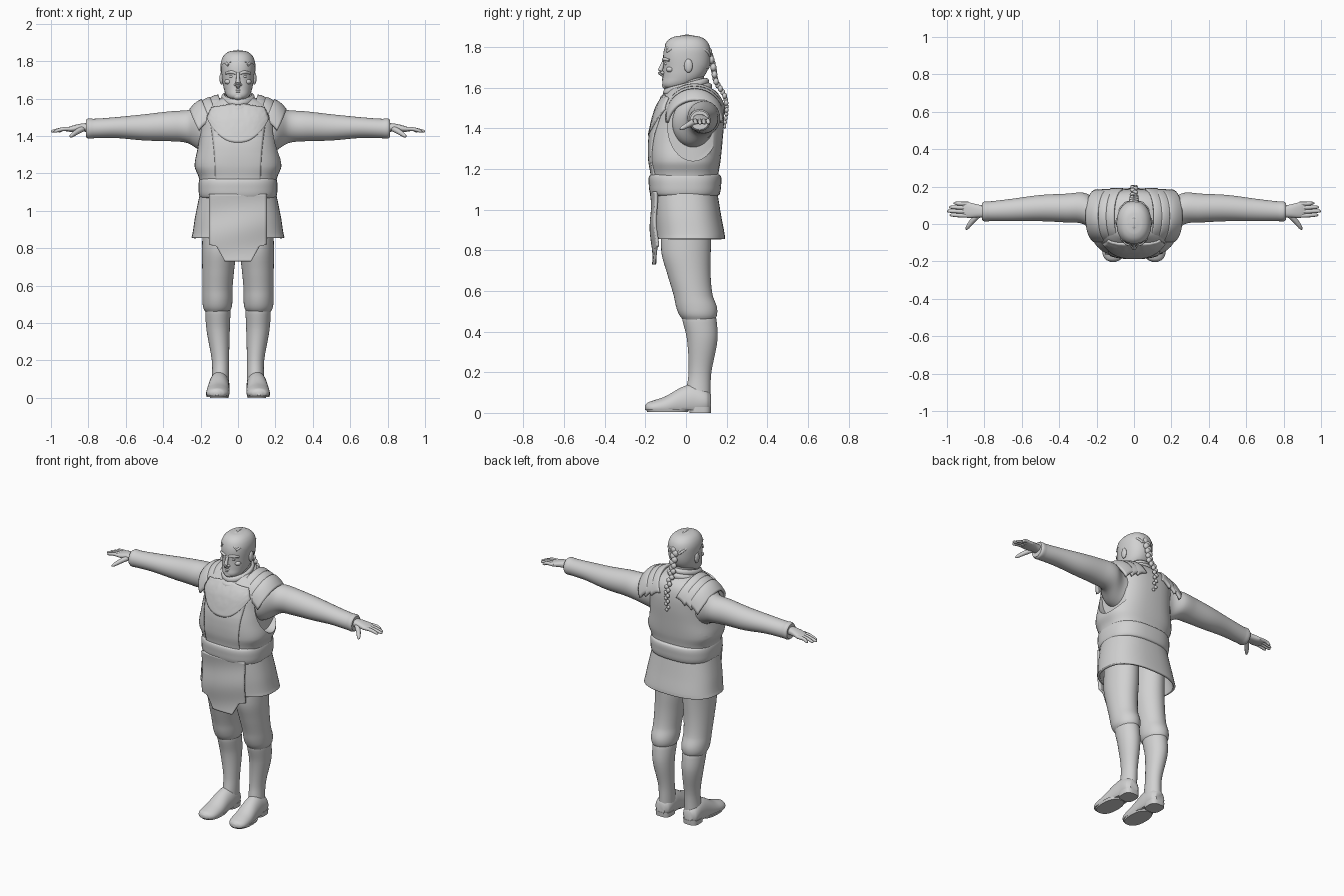
import bpy, bmesh, math
from mathutils import Vector, Matrix

if "Cube" in bpy.data.objects:
    bpy.data.objects.remove(bpy.data.objects["Cube"])

grey = bpy.data.materials.new("plain grey")
grey.use_nodes = True
grey.diffuse_color = (0.64, 0.64, 0.64, 1)
grey.node_tree.nodes["Principled BSDF"].inputs["Base Color"].default_value = grey.diffuse_color


def finish(name, bm, thick=0, mirror=False, cutter=None):
    """Turn a bmesh into a shaded object with its modifiers."""
    bmesh.ops.recalc_face_normals(bm, faces=bm.faces)
    mesh = bpy.data.meshes.new(name)
    bm.to_mesh(mesh)
    bm.free()
    mesh.materials.append(grey)
    obj = bpy.data.objects.new(name, mesh)
    bpy.context.collection.objects.link(obj)
    bpy.ops.object.select_all(action='DESELECT')
    obj.select_set(True)
    bpy.context.view_layer.objects.active = obj
    if cutter:
        cut = obj.modifiers.new("cut", 'BOOLEAN')
        cut.operation, cut.object = 'DIFFERENCE', cutter
        bpy.ops.object.modifier_apply(modifier="cut")
    bpy.ops.object.shade_smooth_by_angle(angle=math.radians(45))
    if thick:
        solid = obj.modifiers.new("thickness", 'SOLIDIFY')
        solid.thickness, solid.offset = thick, 0
    if mirror:
        obj.modifiers.new("mirror", 'MIRROR')
    return obj


def dense(pts, k=5):
    """Smooth interpolation of tuples, the first number being the parameter."""
    last = len(pts) - 1

    def slope(i):
        a, b = pts[max(i - 1, 0)], pts[min(i + 1, last)]
        return [(q - p) / (b[0] - a[0]) for p, q in zip(a, b)]
    out = []
    for i in range(last):
        h = pts[i + 1][0] - pts[i][0]
        for s in range(k):
            t = s / k
            out.append([p * (1 + 2 * t) * (1 - t) ** 2 + q * t * t * (3 - 2 * t)
                        + h * (m * t * (1 - t) ** 2 - n * t * t * (1 - t))
                        for p, q, m, n in zip(pts[i], pts[i + 1], slope(i), slope(i + 1))])
    return out + [list(pts[-1])]


def skin(bm, rings, cap=True):
    loops = [[bm.verts.new(co) for co in ring] for ring in rings]
    for a, b in zip(loops, loops[1:]):
        for i in range(len(a)):
            j = (i + 1) % len(a)
            bm.faces.new((a[i], a[j], b[j], b[i]))
    if cap:
        bm.faces.new(loops[0])
        bm.faces.new(loops[-1])


def loft_bm(rings, axis='z', n=40, p=2.0, cap=True):
    """Rings are (position along axis, centre a, centre b, radius a, radius b)."""
    bm, shapes = bmesh.new(), []
    for t, a, b, ra, rb in dense(rings):
        ring = []
        for i in range(n):
            c, s = math.cos(math.tau * i / n), math.sin(math.tau * i / n)
            u = a + ra * math.copysign(abs(c) ** (2 / p), c)
            v = b + rb * math.copysign(abs(s) ** (2 / p), s)
            ring.append({'z': (u, v, t), 'x': (t, u, v), 'y': (u, t, v)}[axis])
        shapes.append(ring)
    skin(bm, shapes, cap)
    return bm


def loft(name, rings, axis='z', p=2.0, cap=True, **kw):
    return finish(name, loft_bm(rings, axis, p=p, cap=cap), **kw)


def tube(name, pts, mirror=False):
    """Round tube through (x, y, z, radius) points."""
    path = dense([(i, *q) for i, q in enumerate(pts)], 4)
    bm, shapes = bmesh.new(), []
    for i, (_, x, y, z, r) in enumerate(path):
        a, b = path[max(i - 1, 0)], path[min(i + 1, len(path) - 1)]
        rot = Vector([b[k] - a[k] for k in (1, 2, 3)]).to_track_quat('Z', 'Y')
        shapes.append([Vector((x, y, z)) + rot @ Vector((r * math.cos(math.tau * k / 10),
                       r * math.sin(math.tau * k / 10), 0)) for k in range(10)])
    skin(bm, shapes)
    return finish(name, bm, mirror=mirror)


def ball(name, loc, size, mirror=False):
    bm = bmesh.new()
    bmesh.ops.create_icosphere(bm, subdivisions=3, radius=1,
                               matrix=Matrix.Translation(loc) @ Matrix.Diagonal((*size, 1)))
    return finish(name, bm, mirror=mirror)


def sheet(name, fn, nu, nv, thick, mirror=False):
    """Curved plate from a function of u and v, both 0 to 1."""
    bm = bmesh.new()
    g = [[bm.verts.new(fn(i / nu, j / nv)) for j in range(nv + 1)] for i in range(nu + 1)]
    for i in range(nu):
        for j in range(nv):
            bm.faces.new((g[i][j], g[i + 1][j], g[i + 1][j + 1], g[i][j + 1]))
    return finish(name, bm, thick=thick, mirror=mirror)


# Vest with recessed armholes
P = 2.6
vest = [(1.12, 0, -.005, .2, .16), (1.18, 0, -.005, .21, .165), (1.24, 0, -.005, .232, .175),
        (1.34, 0, 0, .215, .18), (1.43, 0, .012, .205, .175), (1.5, 0, .022, .205, .163),
        (1.55, 0, .03, .185, .142), (1.585, 0, .03, .14, .115), (1.605, 0, .02, .09, .09)]
hole = loft("armhole_cutter", [(.172, .035, 1.41, .125, .17), (.4, .035, 1.41, .125, .17)], 'x')
bm = hole.data
cutter_bm = bmesh.new()
cutter_bm.from_mesh(bm)
copy = bmesh.ops.duplicate(cutter_bm, geom=cutter_bm.verts[:] + cutter_bm.edges[:] + cutter_bm.faces[:])
for v in copy["geom"]:
    if isinstance(v, bmesh.types.BMVert):
        v.co.x *= -1
bmesh.ops.recalc_face_normals(cutter_bm, faces=cutter_bm.faces)
cutter_bm.to_mesh(bm)
cutter_bm.free()
hole.hide_render = True
loft("vest", vest, p=P, cutter=hole)
bpy.data.objects.remove(hole)
vest_rings = dense(vest, 12)


def vest_front(x, z, lift):
    _, _, cy, rx, ry = min(vest_rings, key=lambda r: abs(r[0] - z))
    return Vector((x, cy - lift - ry * max(0, 1 - abs(x / rx) ** P) ** (1 / P), z))


# Raised front panel and rounded yoke
def front_panel(u, v):
    z = 1.15 + .37 * v
    return vest_front((2 * u - 1) * (.12 + .035 * v ** 2), z, .002)


def yoke(u, v):
    x = (2 * u - 1) * .165
    low = 1.365 + .13 * abs(2 * u - 1) ** 2.4
    z = low + (1.575 - .025 * abs(2 * u - 1) - low) * v
    return vest_front(x * (1 - .15 * v), z, .005)


sheet("front_panel", front_panel, 24, 24, .008)
sheet("yoke", yoke, 32, 16, .012)

# Layered shoulder pads
for k in range(3):
    def band(u, v, k=k):
        a = math.radians(-78 + 156 * u)
        x = .105 + .043 * k + .063 * v - .045 * (a / 1.36) ** 2
        drop = .012 * k + .035 * v ** 2 + .008 * k * v
        return Vector((x, .042 + (.145 - .004 * k) * math.sin(a), 1.475 - drop + .138 * math.cos(a)))
    sheet(f"shoulder_pad_{k + 1}", band, 24, 8, .016, True)

# Belt, skirt and front flap
loft("belt", [(1.065, 0, -.005, .19, .155), (1.075, 0, -.005, .205, .17), (1.12, 0, -.005, .211, .178),
              (1.165, 0, -.005, .207, .177), (1.178, 0, -.005, .195, .16)], p=P)
loft("skirt", [(.855, 0, .022, .242, .163), (.88, 0, .02, .236, .163), (.97, 0, .008, .222, .158),
               (1.1, 0, -.005, .195, .15)], p=2.5, cap=False, thick=.014)


def flap(u, v):
    z = 1.09 - .36 * v
    w = .153 if z > .815 else .07 + .55 * (z - .73)
    x = (2 * u - 1) * w
    return Vector((x, -.172 + .9 * x * x + .01 * v + .005 * math.sin(9 * v + 6 * x), z))


sheet("front_flap", flap, 20, 40, .014)

# Legs, boots and soles
loft("breeches", [(1.03, .1, .01, .085, .12), (.8, .1, 0, .092, .122), (.68, .106, .015, .085, .106),
                  (.58, .11, .035, .08, .096), (.52, .11, .052, .08, .1), (.48, .11, .06, .075, .092),
                  (.45, .11, .065, .058, .072)], mirror=True)
loft("boot_shaft", [(.475, .108, .063, .062, .078), (.465, .108, .065, .067, .084),
                    (.36, .106, .08, .062, .075), (.2, .094, .069, .046, .056),
                    (.1, .094, .06, .046, .06), (.04, .1, .06, .05, .06)], mirror=True)
foot = loft_bm([(-.202, .112, .025, .015, .012), (-.19, .112, .025, .04, .025), (-.16, .11, .025, .058, .036),
                (-.1, .107, .03, .062, .052), (-.02, .103, .05, .057, .077), (.04, .1, .06, .055, .08),
                (.1, .1, .055, .05, .06), (.122, .1, .05, .03, .042)], 'y')
for v in foot.verts:
    v.co.z = max(v.co.z, .013)
finish("boot_foot", foot, mirror=True)
loft("heel", [(0, .1, .07, .05, .052), (.03, .1, .07, .052, .054)], p=3, mirror=True)
loft("sole", [(.004, .109, -.09, .058, .1), (.02, .109, -.09, .063, .108)], p=2.4, mirror=True)

# Sleeves and hands
loft("sleeve", [(.14, .035, 1.42, .105, .125), (.2, .04, 1.435, .1, .115), (.27, .083, 1.45, .084, .088),
                (.36, .085, 1.452, .077, .08), (.5, .085, 1.446, .07, .07), (.65, .075, 1.445, .06, .056),
                (.77, .068, 1.44, .053, .052), (.8, .067, 1.44, .053, .054), (.812, .067, 1.44, .046, .047)],
     'x', mirror=True)
loft("palm", [(.78, .065, 1.445, .03, .026), (.84, .07, 1.445, .035, .021), (.89, .075, 1.438, .042, .016),
              (.92, .078, 1.434, .036, .009)], 'x', p=2.4, mirror=True)
for k, (name, tip) in enumerate([("index", .985), ("middle", 1), ("ring", .99), ("little", .965)]):
    y = .045 + .021 * k
    tube(f"{name}_finger", [(.885, y, 1.438, .011), (.935, y + .001, 1.437, .0105),
                            (tip - .01, y + .003, 1.426, .008), (tip, y + .003, 1.424, .002)], True)
tube("thumb", [(.83, .05, 1.44, .016), (.865, .015, 1.42, .014), (.89, -.018, 1.402, .01),
               (.897, -.03, 1.396, .003)], True)

# Neck and two-layer collar
loft("neck", [(1.54, 0, .02, .075, .09), (1.62, 0, .015, .065, .075), (1.7, 0, .02, .062, .07)])
for name, z, rx, ry, h in (("collar_base", 1.572, .098, .122, .02), ("collar_top", 1.603, .083, .106, .017)):
    bm = loft_bm([(z - h, 0, 0, rx - .012, ry - .012), (z - h / 2, 0, 0, rx, ry), (z + h / 2, 0, 0, rx, ry),
                  (z + h, 0, 0, rx - .012, ry - .012)], cap=False)
    for v in bm.verts:
        v.co.z += .26 * v.co.y
    finish(name, bm, thick=.01)

# Head and face
head = [(1.588, 0, -.05, .03, .04), (1.61, 0, -.045, .058, .07), (1.65, 0, -.015, .075, .098),
        (1.7, 0, 0, .084, .111), (1.76, 0, .003, .089, .115), (1.8, 0, .005, .086, .109),
        (1.833, 0, .005, .07, .09), (1.852, 0, .005, .042, .056), (1.858, 0, .005, .008, .01)]
loft("head", head, p=2.2)
ball("ear", (.088, .012, 1.708), (.011, .021, .034), True)
ball("eye", (.034, -.092, 1.718), (.015, .015, .009), True)
tube("brow", [(.01, -.11, 1.734, .007), (.035, -.107, 1.741, .009), (.066, -.082, 1.735, .006)], True)
tube("nose", [(0, -.106, 1.738, .008), (0, -.119, 1.705, .01), (0, -.126, 1.678, .014), (0, -.108, 1.662, .011)])
ball("nostril", (.012, -.114, 1.674), (.009, .011, .008), True)
ball("cheekbone", (.052, -.078, 1.69), (.02, .02, .015), True)
for name, z in (("upper_lip", 1.646), ("lower_lip", 1.637)):
    tube(name, [(-.027, -.1, z - .002, .003), (0, -.113, z, .006), (.027, -.1, z - .002, .003)])
ball("chin", (0, -.098, 1.612), (.028, .02, .02))

# Hair cap with swept rows and a hanging braid
cap = loft_bm([(z, a, b, ra + .004, rb + .004) for z, a, b, ra, rb in head], p=2.2)
bmesh.ops.bisect_plane(cap, geom=cap.verts[:] + cap.edges[:] + cap.faces[:], clear_inner=True,
                       plane_co=(0, -.1, 1.805), plane_no=(0, .55, 1))
finish("hair_cap", cap)
for k in range(-3, 4):
    s = k / 3
    row = []
    for deg in (-62, -35, 0, 35, 65, 88):
        a = math.radians(deg)
        side = math.sin(s * 1.05)
        rise = math.cos(s * 1.05) * math.cos(a)
        row.append((.087 * side * math.cos(a * .75), .005 + .112 * math.sin(a), 1.755 + .1 * rise, .007))
    tube(f"hair_row_{k + 4}", row)
path = dense([(0, .112, 1.775), (1, .135, 1.7), (2, .148, 1.63), (3, .19, 1.56), (4, .2, 1.49), (5, .19, 1.41)], 4)
for i, (t, y, z) in enumerate(path):
    r = .021 - .0022 * t
    ball(f"braid_knot_{i + 1}", (.007 * (-1) ** i, y, z), (r, r * .8, r * 1.05))
